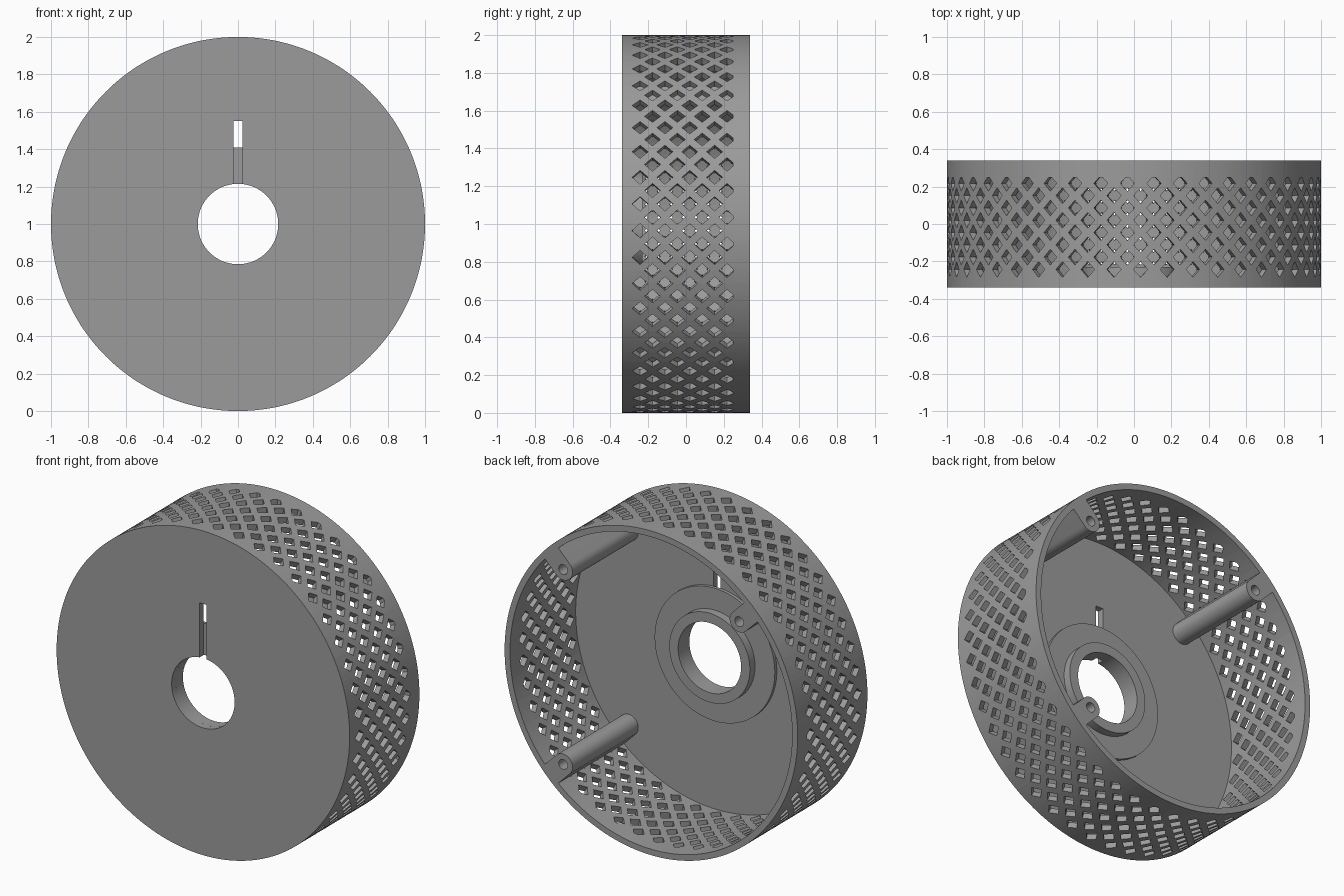
import bpy, bmesh, math
from mathutils import Vector

if "Cube" in bpy.data.objects:
    bpy.data.objects.remove(bpy.data.objects["Cube"])

SEG = 176
grey = bpy.data.materials.new("mid grey")
grey.diffuse_color = (0.33, 0.33, 0.33, 1)
grey.use_nodes = True
grey.node_tree.nodes["Principled BSDF"].inputs["Base Color"].default_value = grey.diffuse_color


def finish(bm, name):
    bmesh.ops.recalc_face_normals(bm, faces=bm.faces)
    me = bpy.data.meshes.new(name)
    bm.to_mesh(me)
    bm.free()
    me.materials.append(grey)
    ob = bpy.data.objects.new(name, me)
    bpy.context.collection.objects.link(ob)
    return ob


def revolve(name, profile, seg=SEG):
    """Spin a closed (radius, y) profile around the drum axis (y, at z = 1)."""
    bm = bmesh.new()
    rings = []
    for i in range(seg):
        a = 2 * math.pi * i / seg
        rings.append([bm.verts.new((r * math.cos(a), y, 1 + r * math.sin(a)))
                      for r, y in profile])
    n = len(profile)
    for i in range(seg):
        a, b = rings[i], rings[(i + 1) % seg]
        for j in range(n):
            k = (j + 1) % n
            bm.faces.new((a[j], a[k], b[k], b[j]))
    return finish(bm, name)


def prism(bm, bottom, offset):
    """Extrude a polygon by an offset vector."""
    lo = [bm.verts.new(p) for p in bottom]
    hi = [bm.verts.new(Vector(p) + offset) for p in bottom]
    bm.faces.new(lo)
    bm.faces.new(hi)
    n = len(lo)
    for i in range(n):
        j = (i + 1) % n
        bm.faces.new((lo[i], lo[j], hi[j], hi[i]))


def cut(ob, cutter):
    mod = ob.modifiers.new("cut", 'BOOLEAN')
    mod.operation = 'DIFFERENCE'
    mod.solver = 'EXACT'
    mod.object = cutter
    bpy.context.view_layer.objects.active = ob
    bpy.ops.object.modifier_apply(modifier="cut")
    bpy.data.objects.remove(cutter)


def smooth(ob):
    bpy.ops.object.select_all(action='DESELECT')
    ob.select_set(True)
    bpy.context.view_layer.objects.active = ob
    bpy.ops.object.shade_smooth_by_angle(angle=math.radians(25))


# Drum: front disc with a bore, and the outer wall open to the back
drum = revolve("drum", [(0.215, -0.34), (1.0, -0.34), (1.0, 0.34),
                        (0.963, 0.34), (0.963, -0.30), (0.215, -0.30)])

# Staggered diamond holes through the wall, trimmed near the back rim
bm = bmesh.new()
COUNT, DY, HT, HY, LIMIT = 44, 0.1315, 0.038, 0.042, 0.248
for half in range(2 * COUNT):
    a = (half - 0.5) * math.pi / COUNT
    radial = Vector((math.cos(a), 0, math.sin(a)))
    tangent = Vector((-math.sin(a), 0, math.cos(a)))
    for k in range(4):
        y = -0.243 + DY * (k + 0.5 * (half % 2))
        shape = [(0, y - HY), (HT, y), (0, y + HY), (-HT, y)]
        if y + HY > LIMIT:
            w = HT * (y + HY - LIMIT) / HY
            shape[2:3] = [(w, LIMIT), (-w, LIMIT)]
        pts = [Vector((0, v, 1)) + radial * 0.9 + tangent * t for t, v in shape]
        prism(bm, pts, radial * 0.2)
cut(drum, finish(bm, "hole_cutter"))

# Narrow slot above the bore
bm = bmesh.new()
prism(bm, [(x, -0.4, z) for x, z in
           ((-0.024, 1.18), (0.024, 1.18), (0.024, 1.55), (-0.024, 1.55))],
      Vector((0, 0.2, 0)))
cut(drum, finish(bm, "slot_cutter"))
smooth(drum)

# Raised plate and collar around the bore
smooth(revolve("hub", [(0.215, -0.30), (0.41, -0.30), (0.41, -0.28),
                       (0.275, -0.28), (0.275, -0.23), (0.215, -0.23)], 96))

# Three screw posts along the wall, rounded towards the centre
for name, deg in (("upper_right_post", 45), ("lower_right_post", -45),
                  ("upper_left_post", 135)):
    a = math.radians(deg)
    radial = Vector((math.cos(a), 0, math.sin(a)))
    tangent = Vector((-math.sin(a), 0, math.cos(a)))
    R, C = 0.065, 0.85
    shape = [(C - R * math.sin(t), R * math.cos(t))
             for t in (math.pi * i / 20 for i in range(21))]
    shape += [(0.965, -R), (0.965, R)]
    bm = bmesh.new()
    prism(bm, [Vector((0, -0.305, 1)) + radial * r + tangent * t for r, t in shape],
          Vector((0, 0.645, 0)))
    post = finish(bm, name)
    # Blind screw hole in the open end
    bm = bmesh.new()
    prism(bm, [Vector((0, 0.10, 1)) + radial * (C + 0.03 * math.cos(t))
               + tangent * 0.03 * math.sin(t)
               for t in (2 * math.pi * i / 24 for i in range(24))],
          Vector((0, 0.4, 0)))
    cut(post, finish(bm, "screw_cutter"))
    smooth(post)
